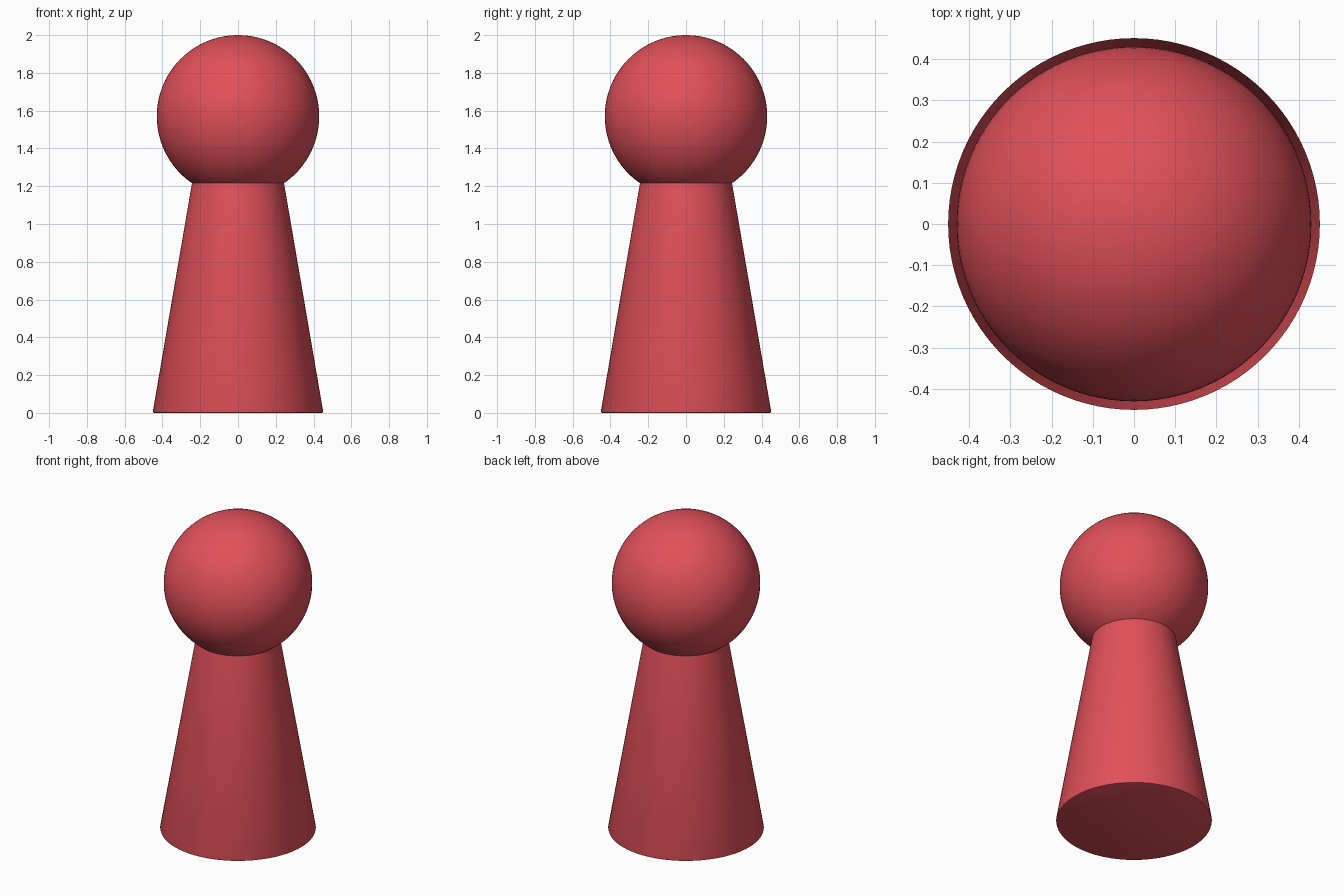
import bpy
import bmesh
import math

if "Cube" in bpy.data.objects:
    bpy.data.objects.remove(bpy.data.objects["Cube"])

red = bpy.data.materials.new("red")
red.diffuse_color = (0.75, 0.08, 0.1, 1)
red.use_nodes = True
red.node_tree.nodes["Principled BSDF"].inputs["Base Color"].default_value = red.diffuse_color

# Tapered body, its top ending just inside the head
bpy.ops.mesh.primitive_cone_add(vertices=96, radius1=0.452, radius2=0.243,
                                depth=1.22, location=(0, 0, 0.61))
body = bpy.context.object
body.name = "body"

# Slightly softened bottom rim
bm = bmesh.new()
bm.from_mesh(body.data)
rim = [e for e in bm.edges if all(v.co.z < 0 for v in e.verts)]
bmesh.ops.bevel(bm, geom=rim, offset=0.008, segments=2, profile=0.5, affect='EDGES')
bm.to_mesh(body.data)
bm.free()

# Round head
bpy.ops.mesh.primitive_uv_sphere_add(segments=96, ring_count=48, radius=0.43,
                                     location=(0, 0, 1.57))
head = bpy.context.object
head.name = "head"

for part in (body, head):
    part.data.materials.append(red)
    bpy.ops.object.select_all(action='DESELECT')
    part.select_set(True)
    bpy.context.view_layer.objects.active = part
    bpy.ops.object.shade_smooth_by_angle(angle=math.radians(30))
